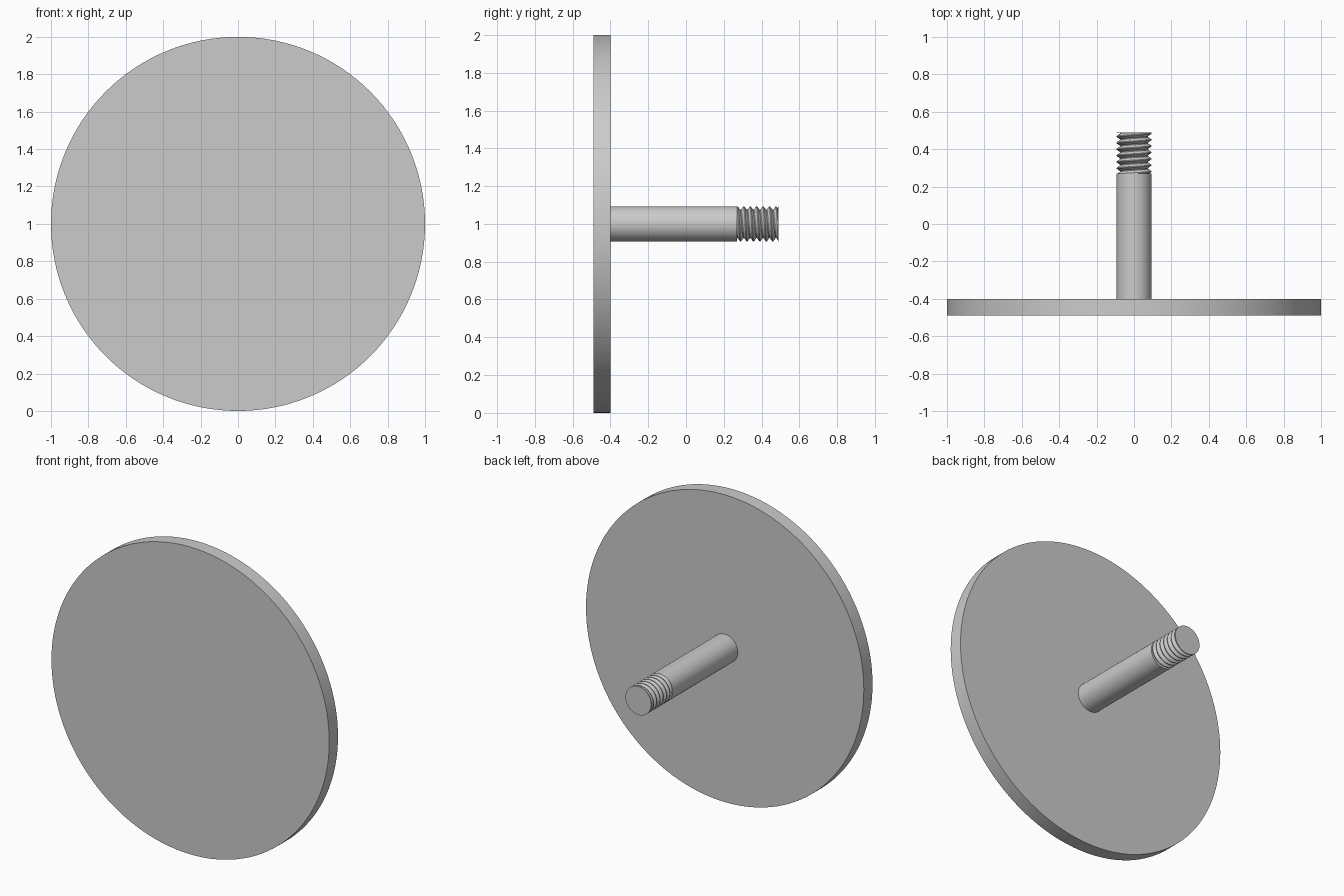
import bpy, bmesh, math

old = bpy.data.objects.get("Cube")
if old:
    bpy.data.objects.remove(old)

GREY = (0.6, 0.6, 0.6, 1)
metal = bpy.data.materials.new("plain grey metal")
metal.use_nodes = True
metal.diffuse_color = GREY
metal.node_tree.nodes["Principled BSDF"].inputs["Base Color"].default_value = GREY

AXIS_Z = 1.0
ROD_R = 0.093
THREAD_START, THREAD_END = 0.27, 0.487


def smooth(ob, angle):
    bpy.ops.object.select_all(action="DESELECT")
    ob.select_set(True)
    bpy.context.view_layer.objects.active = ob
    bpy.ops.object.shade_smooth_by_angle(angle=math.radians(angle))


def rod(name, radius, y0, y1, sides):
    """Cylinder lying along y."""
    bpy.ops.mesh.primitive_cylinder_add(
        vertices=sides, radius=radius, depth=y1 - y0,
        location=(0, (y0 + y1) / 2, AXIS_Z), rotation=(math.pi / 2, 0, 0))
    ob = bpy.context.object
    ob.name = name
    ob.data.materials.append(metal)
    smooth(ob, 30)
    return ob


def thread(name, y0, y1, pitch, crest, root, sides=64):
    """Helical ridge whose rows follow the lead and stop flush at both ends."""
    corners = (0, 0.12, 0.5, 0.62)   # crest flat, then root flat

    def radius(y, turn):
        phase = ((y - y0) / pitch - turn) % 1
        if phase < 0.12:
            t = 0
        elif phase < 0.5:
            t = (phase - 0.12) / 0.38
        elif phase < 0.62:
            t = 1
        else:
            t = (1 - phase) / 0.38
        return crest + (root - crest) * t

    bm = bmesh.new()
    turns = math.ceil((y1 - y0) / pitch) + 1
    columns = []
    for i in range(sides + 1):
        turn = i / sides
        a = turn * math.tau
        col = []
        for k in range(-2, turns + 1):
            for c in corners:
                y = min(max(y0 + pitch * (k + c + turn), y0), y1)
                r = radius(y, turn)
                col.append(bm.verts.new((r * math.sin(a), y, AXIS_Z + r * math.cos(a))))
        columns.append(col)
    for left, right in zip(columns, columns[1:]):
        for j in range(len(left) - 1):
            bm.faces.new((left[j], left[j + 1], right[j + 1], right[j]))
    bmesh.ops.remove_doubles(bm, verts=bm.verts, dist=0.00005)
    bmesh.ops.recalc_face_normals(bm, faces=bm.faces)
    mesh = bpy.data.meshes.new(name)
    bm.to_mesh(mesh)
    bm.free()
    ob = bpy.data.objects.new(name, mesh)
    bpy.context.collection.objects.link(ob)
    mesh.materials.append(metal)
    smooth(ob, 30)
    return ob


# Round plate, plain shank, threaded end and its flat tip
rod("round_plate", 1.0, -0.49, -0.40, 128)
rod("shank", ROD_R, -0.40, THREAD_START, 64)
thread("screw_thread", THREAD_START, THREAD_END, 0.034, ROD_R, 0.075)
rod("thread_tip", ROD_R, THREAD_END, 0.49, 64)
